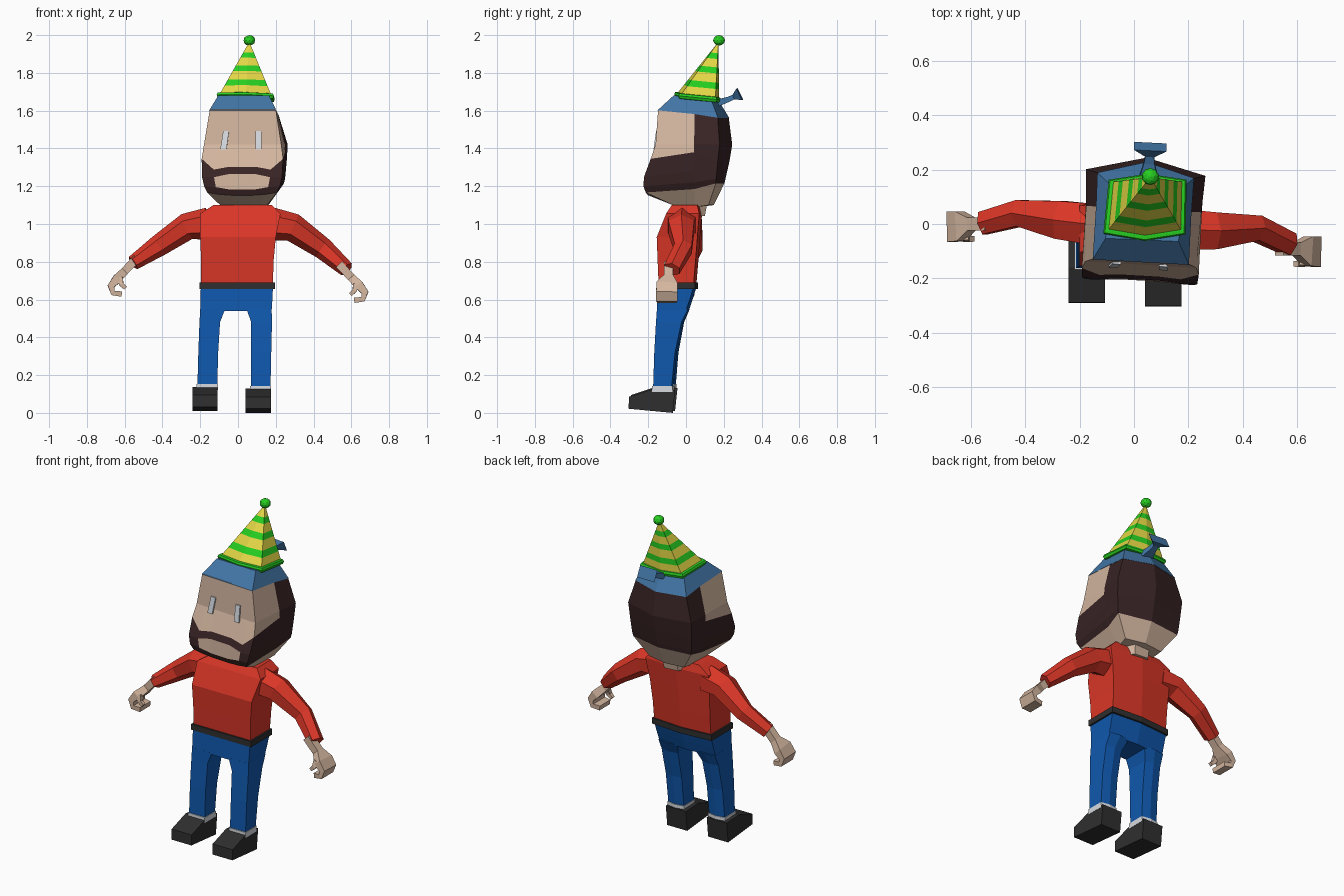
import bpy, bmesh, math
from mathutils import Vector, Matrix

if "Cube" in bpy.data.objects:
    bpy.data.objects.remove(bpy.data.objects["Cube"])


def mat(name, r, g, b):
    m = bpy.data.materials.new(name)
    m.diffuse_color = (r, g, b, 1)
    m.use_nodes = True
    m.node_tree.nodes["Principled BSDF"].inputs["Base Color"].default_value = m.diffuse_color
    return m


SKIN = mat("skin", .66, .47, .35)
RED = mat("red_sweater", .70, .037, .02)
BLUE = mat("blue_trousers", .005, .10, .43)
CAP = mat("faded_blue_cap", .055, .18, .38)
BROWN = mat("brown_hair", .04, .017, .018)
BLACK = mat("black_leather", .028, .028, .028)
YELLOW = mat("yellow", .77, .68, .06)
GREEN = mat("green", .02, .62, .015)
WHITE = mat("off_white", .68, .71, .75)


def loft(name, rings, mats, rule=lambda row, col: 0):
    """Join matching closed rings and cap both ends."""
    bm = bmesh.new()
    vs = [[bm.verts.new(p) for p in ring] for ring in rings]
    n = len(vs[0])
    for r in range(len(vs) - 1):
        for c in range(n):
            d = (c + 1) % n
            f = bm.faces.new((vs[r][c], vs[r][d], vs[r + 1][d], vs[r + 1][c]))
            f.material_index = rule(r, c)
    bm.faces.new(vs[0][::-1]).material_index = rule(0, 0)
    bm.faces.new(vs[-1]).material_index = rule(len(vs) - 2, 0)
    bmesh.ops.recalc_face_normals(bm, faces=bm.faces[:])
    me = bpy.data.meshes.new(name)
    bm.to_mesh(me)
    bm.free()
    for m in mats:
        me.materials.append(m)
    ob = bpy.data.objects.new(name, me)
    bpy.context.collection.objects.link(ob)
    return ob


def tube(name, stations, m, n=4, side=(0, 1, 0)):
    """Sweep an n-sided section; station = x, y, z, half width, half height."""
    pts = [Vector(s[:3]) for s in stations]
    rings = []
    for i, s in enumerate(stations):
        t = (pts[min(i + 1, len(pts) - 1)] - pts[max(i - 1, 0)]).normalized()
        up = t.cross(Vector(side)).normalized()
        sd = up.cross(t)
        k = 1 / math.cos(math.pi / n)
        rings.append([pts[i] + (sd * s[3] * math.cos(a) + up * s[4] * math.sin(a)) * k
                      for a in (2 * math.pi * (j + .5) / n for j in range(n))])
    return loft(name, rings, [m])


def body_ring(z, x0, x1, yf, yb, ridge=.015):
    """Flat front, slightly ridged back."""
    return [(x0, yf, z), (x1, yf, z), (x1, yb, z), ((x0 + x1) / 2, yb + ridge, z), (x0, yb, z)]


# Sweater, belt and hips
loft("sweater_body", [body_ring(*r) for r in (
    (.68, -.195, .185, -.145, .04), (.80, -.195, .188, -.15, .05), (.93, -.2, .2, -.155, .06),
    (1.055, -.2, .225, -.105, .07), (1.10, -.13, .18, -.075, .06))], [RED])
loft("belt", [body_ring(.655, -.205, .195, -.155, .048), body_ring(.69, -.205, .195, -.155, .048)], [BLACK])
loft("hips", [body_ring(.665, -.197, .185, -.15, .04), body_ring(.60, -.198, .182, -.152, .02),
              body_ring(.54, -.2, .178, -.154, 0)], [BLUE])

# Legs, socks and shoes: inner and outer edges at top, knee and ankle
for label, xs, dy, dz in (("left", ((-.2, -.068), (-.204, -.095), (-.21, -.105), (-.215, -.11)), 0, .01),
                          ("right", ((.045, .178), (.07, .18), (.07, .176), (.068, .172)), -.012, 0)):
    zy = ((.55, -.154, .01), (.48, -.155, -.02), (.32, -.16, -.05), (.135, -.162, -.065))
    loft(label + "_leg", [body_ring(z, a, b, f + dy * i / 3, k + dy * i / 3, .01)
                          for i, ((a, b), (z, f, k)) in enumerate(zip(xs, zy))], [BLUE])
    a, b = xs[3]
    loft(label + "_sock", [body_ring(z, a - .004, b + .004, -.167 + dy, -.06 + dy, .01)
                           for z in (.11 + dz, .143 + dz)], [WHITE])
    side = [(-.292, .022), (-.29, .085), (-.16, .128), (-.045, .122), (-.058, 0)]
    mid = (a + b) / 2 - .012
    loft(label + "_shoe", [[(mid + s, y + dy, z + dz) for y, z in side] for s in (-.067, .067)], [BLACK])

# Arms and curled hands
tube("left_sleeve", [(-.16, 0, 1.0, .075, .075), (-.27, .015, .987, .07, .062),
                     (-.42, .04, .885, .048, .05), (-.556, .003, .793, .042, .034)], RED, 6)
tube("right_sleeve", [(.17, -.02, 1.0, .075, .078), (.29, -.025, .982, .068, .065),
                      (.45, -.015, .87, .046, .05), (.575, -.075, .76, .042, .036)], RED, 6)
hand = [(-.03, 0, .035, .024, .022), (.035, 0, -.035, .024, .021), (.075, -.008, -.075, .055, .024),
        (.108, -.01, -.115, .056, .018), (.097, -.01, -.15, .056, .014), (.05, -.01, -.156, .05, .014)]
thumb = [(.06, -.045, -.07, .014, .015), (.052, -.055, -.105, .012, .012), (.03, -.055, -.125, .01, .01)]
for label, s, o in (("left", -1, (-.565, .0, .785)), ("right", 1, (.565, -.092, .752))):
    for part, path in (("hand", hand), ("thumb", thumb)):
        tube(f"{label}_{part}", [(o[0] + s * x, o[1] + y, o[2] + z, w, h) for x, y, z, w, h in path], SKIN)
tube("neck", [(.03, .03, 1.05, .07, .08), (.035, .035, 1.13, .08, .09)], SKIN, 6)

# Head section by height: z, front half width, front y, back half width, back corner y, back centre y
SECTION = [(1.09, .115, -.04, .115, .12, .14), (1.145, .175, -.195, .15, .155, .18),
           (1.22, .21, -.222, .205, .17, .205), (1.33, .218, -.18, .215, .18, .23),
           (1.42, .205, -.15, .22, .19, .245), (1.60, .175, -.138, .165, .175, .222)]
YAW = Matrix.Rotation(math.radians(-3.2), 4, 'Z')


def section(z):
    z = min(max(z, SECTION[0][0]), SECTION[-1][0])
    for a, b in zip(SECTION, SECTION[1:]):
        if z <= b[0]:
            t = (z - a[0]) / (b[0] - a[0])
            return [p + (q - p) * t for p, q in zip(a, b)][1:]


def head_point(kind, u, z, out=0.0):
    wf, fy, wb, by, bc = section(z)
    if kind == "front":
        p = Vector((u * wf, fy - out, z))
    elif kind == "side":
        p = Vector((u * (wf + (wb - wf) * .5), .055, z))
    elif kind == "back":
        p = Vector((u * wb, by, z))
    else:
        p = Vector((0, bc, z))
    return YAW @ p + Vector((.033, 0, 0))


# Column heights: crown, brow, beard top, mouth top, mouth bottom, beard bottom, neck
corner = (1.605, 1.42, 1.345, 1.25, 1.20, 1.167, 1.09)
edge = (1.605, 1.42, 1.288, 1.248, 1.195, 1.157, 1.09)
lip = (1.605, 1.42, 1.303, 1.265, 1.182, 1.152, 1.09)
cheek = (1.585, 1.42, 1.38, 1.28, 1.22, 1.185, 1.09)
rear = (1.565, 1.42, 1.33, 1.28, 1.24, 1.215, 1.10)
COLS = [("front", -1, corner), ("front", -.7, edge), ("front", -.32, lip), ("front", .32, lip),
        ("front", .7, edge), ("front", 1, corner), ("side", 1, cheek), ("back", 1, rear),
        ("centre", 0, rear), ("back", -1, rear), ("side", -1, cheek)]


def head_colour(row, col):
    if row == 5 or (row == 3 and 1 <= col <= 3):
        return 0
    if row < 2 and (col <= 5 or col == 10):
        return 0
    return 1


rings = [[head_point(k, u, zs[r]) for k, u, zs in COLS] for r in range(7)]
loft("head", rings, [SKIN, BROWN], head_colour)

# Eyes
for label, u in (("left", -.47), ("right", .42)):
    loft(label + "_eye", [[head_point("front", u + du + (.015 if z > 1.45 else -.015), z, out)
                           for du, z in ((-.08, 1.395), (.08, 1.395), (.08, 1.493), (-.08, 1.493))]
                          for out in (-.001, .008)], [WHITE])

# Cap with a knotted tail at the back
base = [rings[0][i] for i in (0, 5, 6, 7, 8, 9, 10)]
c = Vector((.045, .06, 0))
low = [Vector((c.x + (p.x - c.x) * 1.015, c.y + (p.y - c.y) * 1.015, p.z - .003)) for p in base]
high = [Vector((c.x + (p.x - c.x) * .77, c.y + (p.y - c.y) * (.6 if p.y < 0 else .7), 1.668 - .09 * p.y))
        for p in base]
loft("cap", [low, high], [CAP])
tube("cap_knot", [(.053, .15, 1.635, .04, .02), (.056, .225, 1.66, .02, .014), (.058, .252, 1.672, .016, .013),
                  (.06, .285, 1.688, .06, .034)], CAP, 4, (1, 0, 0))

# Striped party hat
foot = [Vector(p) for p in ((-.1, -.028, 1.683), (.04, -.052, 1.685), (.178, -.03, 1.678),
                            (.182, .155, 1.66), (.05, .175, 1.658), (-.082, .155, 1.665))]
mid = sum(foot, Vector()) / 6
tip = Vector((.06, .172, 1.965))
bands = (0, .18, .29, .45, .555, .70, .80, .95)
loft("party_hat", [[p.lerp(tip, t) for p in foot] for t in bands], [YELLOW, GREEN], lambda r, col: r % 2)
loft("hat_rim", [[mid + (p - mid) * k + Vector((0, 0, dz)) for p in foot]
                 for k, dz in ((.95, -.016), (1.05, -.014), (1.09, 0), (1.05, .012), (.95, .014))], [GREEN])
bpy.ops.mesh.primitive_ico_sphere_add(subdivisions=2, radius=.03, location=(.06, .175, 1.972))
bobble = bpy.context.object
bobble.name = "hat_bobble"
bobble.scale = (1.05, 1.05, .93)
bobble.data.materials.append(GREEN)
